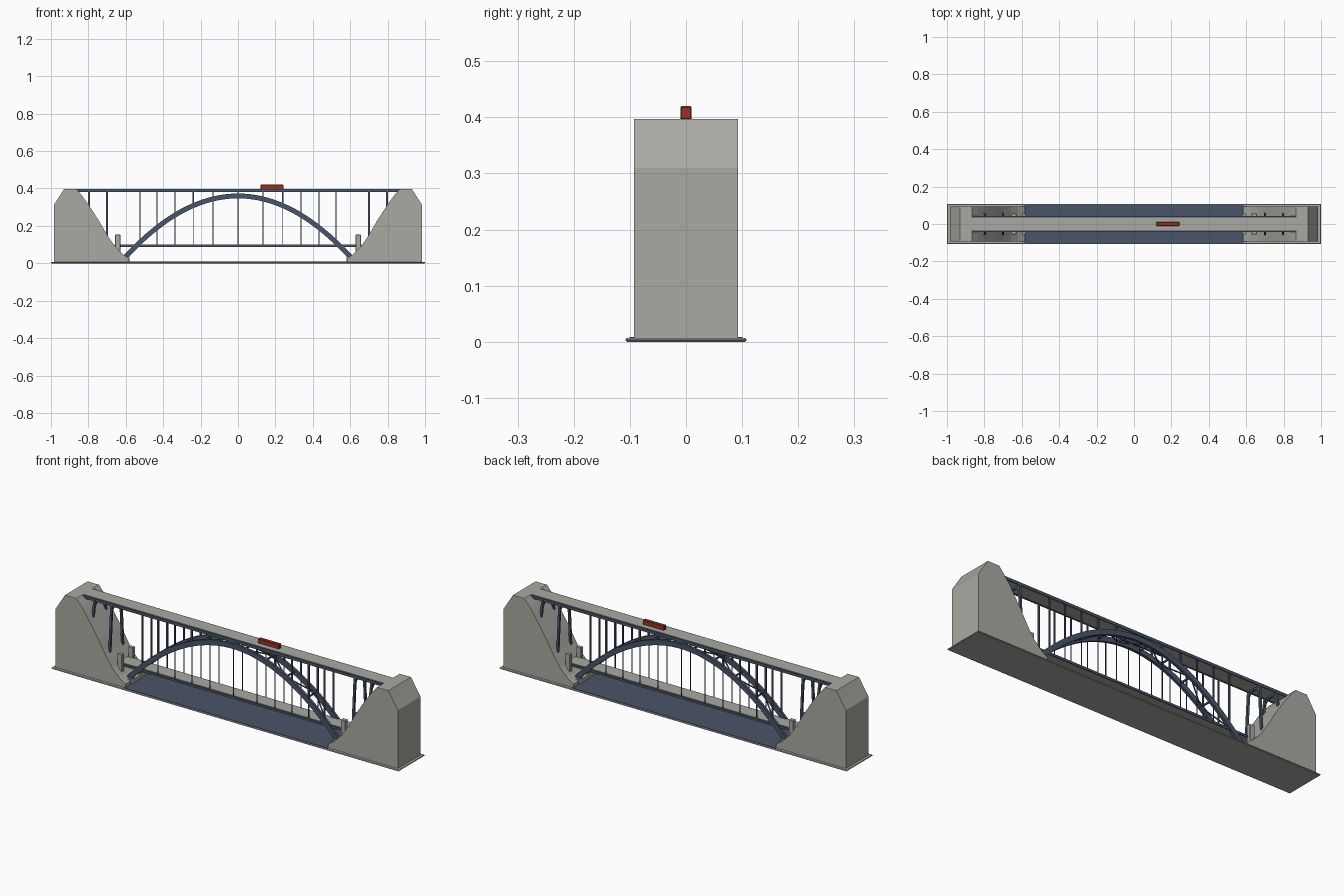
import bpy, bmesh, math
from mathutils import Vector

if "Cube" in bpy.data.objects:
    bpy.data.objects.remove(bpy.data.objects["Cube"])


def material(name, rgb):
    m = bpy.data.materials.new(name)
    m.diffuse_color = (*rgb, 1)
    m.use_nodes = True
    m.node_tree.nodes["Principled BSDF"].inputs["Base Color"].default_value = m.diffuse_color
    return m


STONE = material("stone grey", (0.40, 0.40, 0.365))
STEEL = material("steel blue", (0.068, 0.09, 0.14))
RED = material("train red", (0.33, 0.03, 0.022))


def finish(name, bm, mat):
    bmesh.ops.recalc_face_normals(bm, faces=bm.faces)
    me = bpy.data.meshes.new(name)
    bm.to_mesh(me)
    bm.free()
    me.materials.append(mat)
    ob = bpy.data.objects.new(name, me)
    bpy.context.collection.objects.link(ob)
    return ob


def add_box(bm, x0, x1, y0, y1, z0, z1):
    vs = bmesh.ops.create_cube(bm, size=1)["verts"]
    for v in vs:
        v.co = Vector((x1 if v.co.x > 0 else x0,
                       y1 if v.co.y > 0 else y0,
                       z1 if v.co.z > 0 else z0))


def add_bar(bm, a, b, w):
    """Square bar of width w between two points."""
    a, b = Vector(a), Vector(b)
    d = b - a
    q = d.to_track_quat("Z", "Y")
    for v in bmesh.ops.create_cube(bm, size=1)["verts"]:
        v.co = (a + b) / 2 + q @ Vector((v.co.x * w, v.co.y * w, v.co.z * d.length))


def bevel(ob, width):
    m = ob.modifiers.new("bevel", "BEVEL")
    m.width, m.segments = width, 1


def arch_z(x):
    return 0.36 - 0.33 * (x / 0.605) ** 2


RIB_Y = 0.037
DECK_Z = 0.397

# Base slab with a bevelled rim
bm = bmesh.new()
add_box(bm, -1, 1, -0.108, 0.108, 0, 0.007)
bevel(finish("base", bm, STONE), 0.003)

# Water sheet between the cliffs
bm = bmesh.new()
add_box(bm, -0.586, 0.586, -0.101, 0.101, 0.004, 0.009)
finish("water", bm, STEEL)

# Cliffs: a side profile extruded across the width
PROFILE = [(0.985, 0.004), (0.985, 0.31), (0.93, DECK_Z), (0.865, DECK_Z),
           (0.835, 0.363), (0.80, 0.315), (0.74, 0.222), (0.70, 0.152),
           (0.66, 0.093), (0.62, 0.052), (0.583, 0.026), (0.583, 0.004)]
for side, s in (("left", -1), ("right", 1)):
    bm = bmesh.new()
    face = bm.faces.new([bm.verts.new((s * x, -0.093, z)) for x, z in PROFILE])
    ext = bmesh.ops.extrude_face_region(bm, geom=[face])["geom"]
    bmesh.ops.translate(bm, vec=(0, 0.186, 0),
                        verts=[g for g in ext if isinstance(g, bmesh.types.BMVert)])
    finish(side + "_cliff", bm, STONE)

# Upper and lower decks with steel edge beams
for name, length, top, t in (("upper", 0.865, DECK_Z, 0.014), ("lower", 0.66, 0.101, 0.011)):
    bm = bmesh.new()
    add_box(bm, -length, length, -0.036, 0.036, top - t, top)
    finish(name + "_deck", bm, STONE)
    bm = bmesh.new()
    for s in (-1, 1):
        y = sorted((s * 0.036, s * 0.042))
        add_box(bm, -length, length, y[0], y[1], top - t - 0.003, top - 0.002)
    finish(name + "_edge_beams", bm, STEEL)

# Arch ribs: rectangular section swept along a parabola
bm = bmesh.new()
N = 40
for s in (-1, 1):
    rings = []
    for i in range(N + 1):
        x = -0.605 + 1.21 * i / N
        n = Vector((0.66 * x / 0.605 ** 2, 0, 1)).normalized()
        c = Vector((x, s * RIB_Y, arch_z(x)))
        rings.append([bm.verts.new(c + n * h + Vector((0, w, 0)))
                      for h, w in ((-.013, -.007), (-.013, .007), (.013, .007), (.013, -.007))])
    for a, b in zip(rings, rings[1:]):
        for k in range(4):
            bm.faces.new((a[k], a[(k + 1) % 4], b[(k + 1) % 4], b[k]))
    bm.faces.new(rings[0])
    bm.faces.new(rings[-1])
finish("arch_ribs", bm, STEEL)

# Bracing between the ribs
bm = bmesh.new()
xs = [-0.54 + 0.12 * i for i in range(10)]
for i, x in enumerate(xs):
    add_bar(bm, (x, -RIB_Y, arch_z(x)), (x, RIB_Y, arch_z(x)), 0.007)
    if i < 9:
        s = 1 if i % 2 else -1
        add_bar(bm, (x, -s * RIB_Y, arch_z(x)),
                (xs[i + 1], s * RIB_Y, arch_z(xs[i + 1])), 0.005)
finish("arch_bracing", bm, STEEL)

# Columns above the ribs, thin hangers below them
cols, hangs = bmesh.new(), bmesh.new()
for x in (0, 0.134, 0.24, 0.337, 0.433, 0.524):
    for sx in (-1, 1) if x else (1,):
        for y in (-RIB_Y, RIB_Y):
            add_bar(cols, (sx * x, y, arch_z(x)), (sx * x, y, 0.385), 0.007)
            add_bar(hangs, (sx * x, y, 0.095), (sx * x, y, arch_z(x)), 0.0035)
finish("spandrel_columns", cols, STEEL)
finish("hangers", hangs, STEEL)

# Portal bents on the slopes: splayed legs with a small arch under the deck
bm = bmesh.new()
for x, foot in ((0.797, 0.30), (0.70, 0.145)):
    for sx in (-1, 1):
        for sy in (-1, 1):
            add_bar(bm, (sx * x, sy * 0.053, foot), (sx * x, sy * 0.037, 0.388), 0.011)
        pts = [(sx * x, 0.040 * math.cos(t * math.pi / 8),
                0.345 + 0.033 * math.sin(t * math.pi / 8)) for t in range(9)]
        for a, b in zip(pts, pts[1:]):
            add_bar(bm, a, b, 0.009)
finish("portal_bents", bm, STEEL)

# Stone pylons at the lower deck ends and footings at the arch ends
pyl, foot = bmesh.new(), bmesh.new()
for sx in (-1, 1):
    for sy in (-1, 1):
        x, y = sx * 0.643, sy * 0.045
        add_box(pyl, x - 0.0135, x + 0.0135, y - 0.011, y + 0.011, 0.05, 0.153)
        x, y = sx * 0.603, sy * 0.040
        add_box(foot, x - 0.022, x + 0.022, y - 0.014, y + 0.014, 0.005, 0.036)
bevel(finish("pylons", pyl, STONE), 0.002)
finish("arch_footings", foot, STONE)

# Train on the upper deck
bm = bmesh.new()
add_box(bm, 0.12, 0.243, -0.010, 0.010, DECK_Z - 0.001, 0.42)
bevel(finish("train", bm, RED), 0.002)
